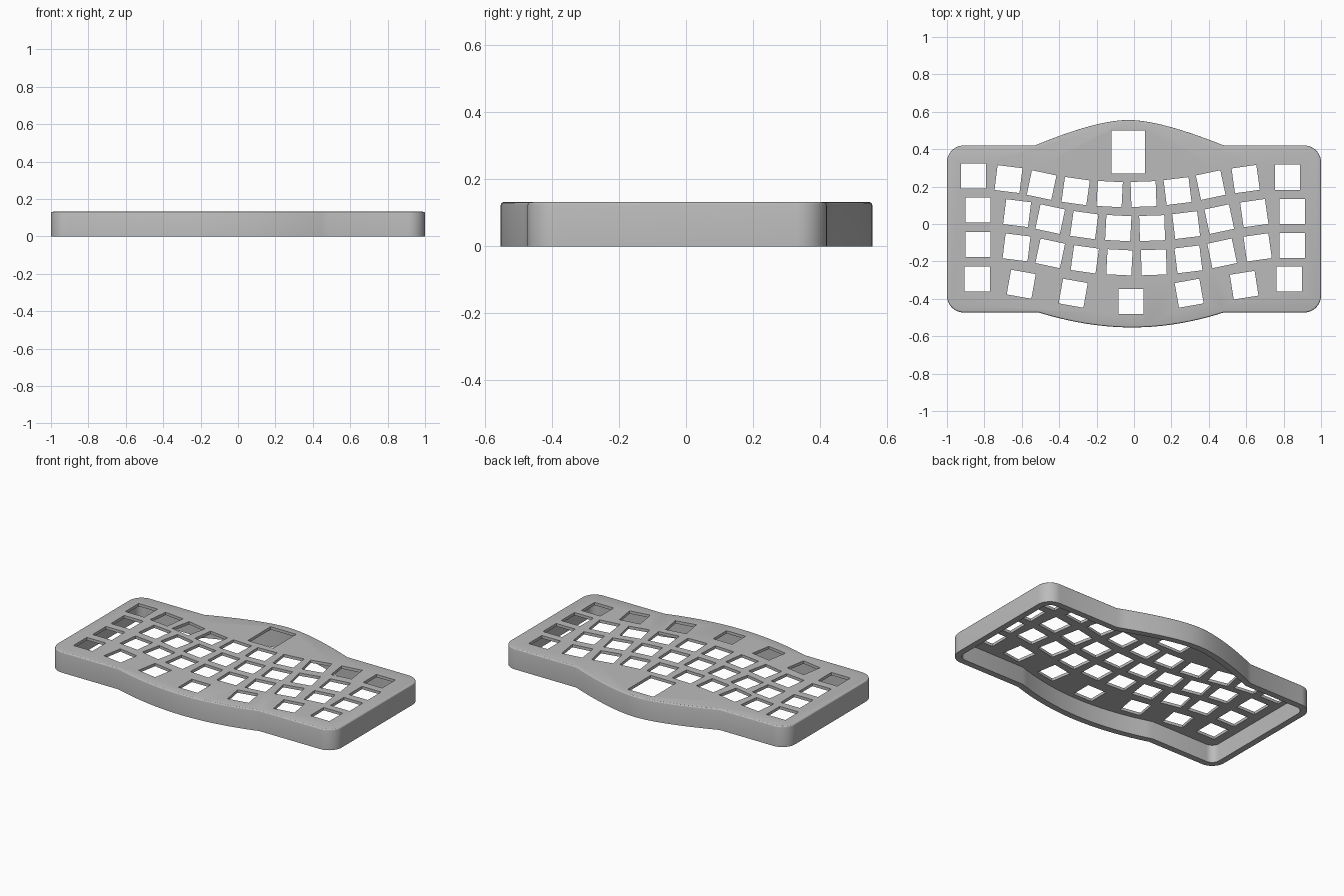
import bpy
import bmesh
from math import cos, sin, pi, radians
from mathutils import Matrix, Vector

HEIGHT = 0.132
PLATE = 0.018
WALL = 0.04
KEY = 0.134

cube = bpy.data.objects.get("Cube")
if cube:
    bpy.data.objects.remove(cube, do_unlink=True)


def corner(cx, cy, start, radius=0.09, steps=10):
    """Quarter circle, counter-clockwise from the start angle."""
    angles = [start + pi / 2 * i / steps for i in range(steps + 1)]
    return [Vector((cx + radius * cos(a), cy + radius * sin(a), 0)) for a in angles]


def curve(a, b, c, steps=14):
    """Quadratic curve from a to c, pulled towards b."""
    a, b, c = (Vector((*p, 0)) for p in (a, b, c))
    ts = [i / steps for i in range(steps + 1)]
    return [a * (1 - t) ** 2 + b * 2 * t * (1 - t) + c * t * t for t in ts]


def bulge(start, crest, end, reach):
    """Smooth swelling of one long edge."""
    side = 1 if crest[0] > start[0] else -1
    first = curve(start, (crest[0] - side * reach, crest[1]), crest)
    second = curve(crest, (crest[0] + side * reach, crest[1]), end)
    return first + second[1:]


def make_object(name, bm):
    mesh = bpy.data.meshes.new(name)
    bm.to_mesh(mesh)
    bm.free()
    obj = bpy.data.objects.new(name, mesh)
    bpy.context.collection.objects.link(obj)
    return obj


# Case outline, counter-clockwise from the front left corner
BACK, FRONT = 0.42, -0.473
outline = corner(-0.91, FRONT + 0.09, pi)
outline += bulge((-0.51, FRONT), (-0.01, -0.553), (0.48, FRONT), 0.24)
outline += corner(0.91, FRONT + 0.09, -pi / 2)
outline += corner(0.91, BACK - 0.09, 0)
outline += bulge((0.48, BACK), (-0.03, 0.556), (-0.53, BACK), 0.17)
outline += corner(-0.91, BACK - 0.09, pi / 2)

# Solid block, rounded upper rim, hollow underside
bm = bmesh.new()
bottom = bm.faces.new([bm.verts.new(p) for p in outline])
extruded = bmesh.ops.extrude_face_region(bm, geom=[bottom], use_keep_orig=True)["geom"]
bmesh.ops.translate(bm, vec=(0, 0, HEIGHT),
                    verts=[v for v in extruded if isinstance(v, bmesh.types.BMVert)])
bmesh.ops.recalc_face_normals(bm, faces=bm.faces)
rim = [e for e in bm.edges if all(v.co.z > HEIGHT / 2 for v in e.verts)]
bmesh.ops.bevel(bm, geom=rim, offset=0.01, segments=3, profile=0.5, affect='EDGES')
floor = min(bm.faces, key=lambda f: f.calc_center_median().z)
bmesh.ops.inset_region(bm, faces=[floor], thickness=WALL, use_even_offset=True)
cavity = bmesh.ops.extrude_discrete_faces(bm, faces=[floor])["faces"][0]
bmesh.ops.translate(bm, vec=(0, 0, HEIGHT - PLATE), verts=cavity.verts)
bmesh.ops.remove_doubles(bm, verts=bm.verts, dist=0.00001)
bmesh.ops.recalc_face_normals(bm, faces=bm.faces)
case = make_object("keyboard_case", bm)

# Key columns of the middle row: x, y, tilt in degrees
columns = [(-0.833, 0.074, 0), (-0.625, 0.058, -7), (-0.448, 0.026, -12),
           (-0.266, -0.006, -8), (-0.084, -0.022, -3), (0.097, -0.022, 2),
           (0.279, -0.006, 7), (0.456, 0.026, 12), (0.643, 0.058, 8),
           (0.846, 0.068, 0)]
thumb_row = [(-0.838, -0.295, 0), (-0.603, -0.322, -10), (-0.325, -0.37, -10),
             (-0.015, -0.415, 0), (0.295, -0.37, 10), (0.589, -0.327, 9),
             (0.83, -0.295, 0)]

cut = bmesh.new()


def add_hole(x, y, tilt=0, width=KEY, depth=KEY):
    place = (Matrix.Translation((x, y, HEIGHT))
             @ Matrix.Rotation(radians(tilt), 4, 'Z')
             @ Matrix.Diagonal((width, depth, 0.1, 1)))
    bmesh.ops.create_cube(cut, size=1, matrix=place)


for i, (x, y, tilt) in enumerate(columns):
    outer = i in (0, len(columns) - 1)
    add_hole(x, y, tilt)
    add_hole(x - (0.026 if outer else 0.046), y + 0.182, tilt)
    add_hole(x + (0 if outer else 0.003 * (i - 2)), y - 0.183, tilt)
for key in thumb_row:
    add_hole(*key)
# Display window
add_hole(-0.03, 0.385, width=0.18, depth=0.23)

cutter = make_object("hole_cutter", cut)
cutter.hide_render = True

# Cut the openings through the plate
bpy.ops.object.select_all(action='DESELECT')
bpy.context.view_layer.objects.active = case
case.select_set(True)
holes = case.modifiers.new("openings", 'BOOLEAN')
holes.operation = 'DIFFERENCE'
holes.solver = 'EXACT'
holes.object = cutter
bpy.ops.object.modifier_apply(modifier=holes.name)
bpy.data.objects.remove(cutter, do_unlink=True)

# Plain grey finish
grey = bpy.data.materials.new("plain_grey")
grey.use_nodes = True
colour = (0.5, 0.5, 0.5, 1)
grey.diffuse_color = colour
grey.node_tree.nodes["Principled BSDF"].inputs["Base Color"].default_value = colour
case.data.materials.clear()
case.data.materials.append(grey)
bpy.ops.object.shade_smooth_by_angle(angle=radians(25))
